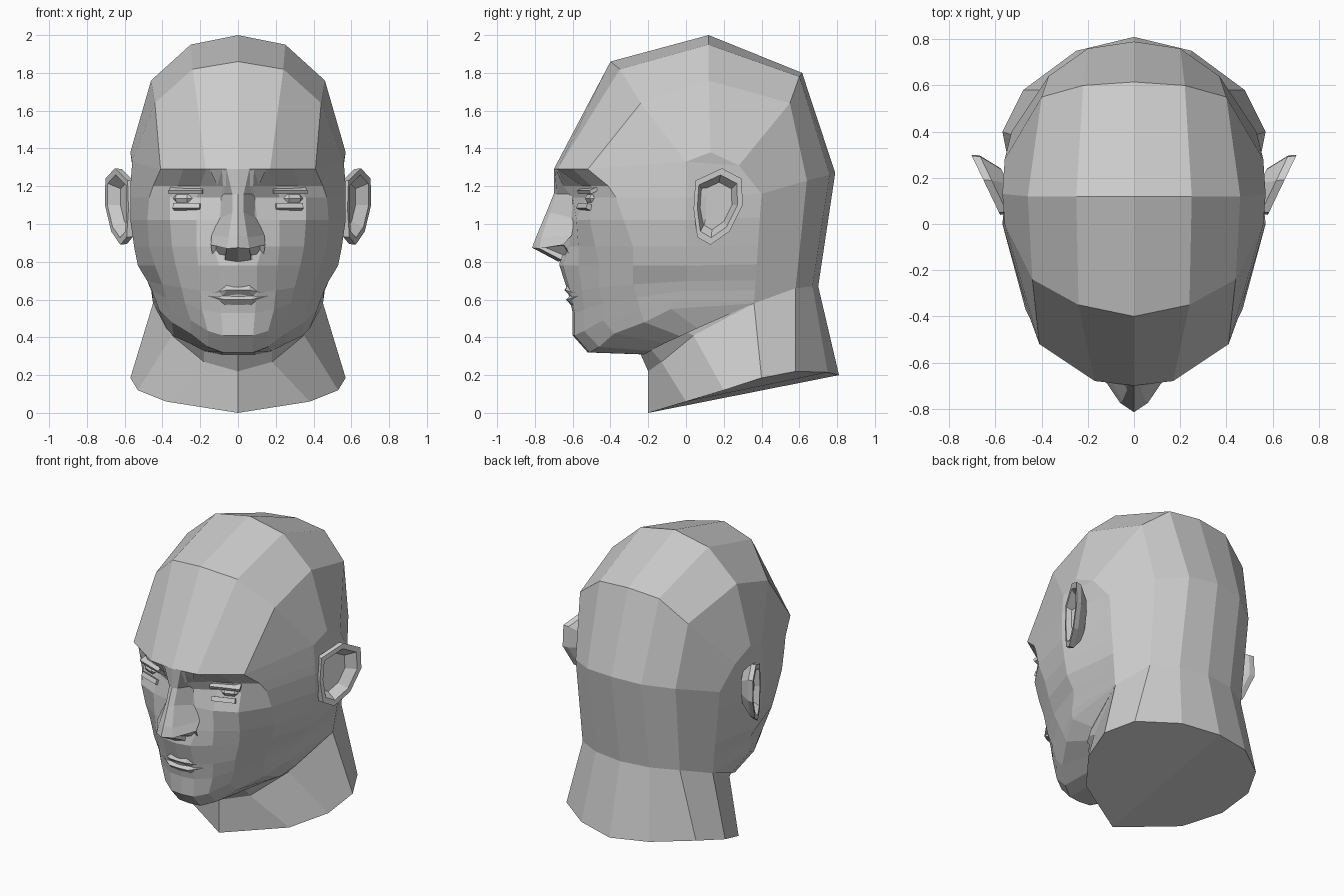
import bpy, bmesh, math
from mathutils import Matrix, Vector

if "Cube" in bpy.data.objects:
    bpy.data.objects.remove(bpy.data.objects["Cube"])


def grid(bm, rows):
    """Skin rows of points (top to bottom, centre to side) with quads."""
    vs = [[bm.verts.new(p) for p in r] for r in rows]
    for a, b in zip(vs, vs[1:]):
        for i in range(len(a) - 1):
            bm.faces.new((a[i], b[i], b[i + 1], a[i + 1]))


def finish(name, bm, recalc=False):
    """Weld the half mesh, make an object and mirror it over x = 0."""
    bmesh.ops.remove_doubles(bm, verts=bm.verts[:], dist=0.0005)
    if recalc:
        bmesh.ops.recalc_face_normals(bm, faces=bm.faces[:])
    me = bpy.data.meshes.new(name)
    bm.to_mesh(me)
    bm.free()
    ob = bpy.data.objects.new(name, me)
    bpy.context.collection.objects.link(ob)
    mod = ob.modifiers.new("mirror", 'MIRROR')
    mod.merge_threshold = 0.001
    return ob


head = bmesh.new()

# Cranium: arcs from centre to side, brow over the crown to the base of the neck
skull = [
    [(0, -.70, 1.29), (.17, -.68, 1.29), (.41, -.52, 1.29), (.56, 0, 1.33)],
    [(0, -.40, 1.86), (.24, -.35, 1.82), (.44, -.24, 1.64), (.56, 0, 1.33)],
    [(0, .12, 2.0), (.25, .12, 1.95), (.46, .12, 1.76), (.57, .13, 1.38)],
    [(0, .615, 1.80), (.22, .60, 1.78), (.40, .55, 1.64), (.56, .28, 1.31)],
    [(0, .79, 1.27), (.20, .76, 1.26), (.37, .64, 1.23), (.53, .40, 1.16)],
    [(0, .70, .67), (.20, .67, .67), (.36, .58, .66), (.45, .36, .58)],
    [(0, .81, .20), (.25, .75, .215), (.48, .58, .22), (.57, .40, .185)],
]
grid(head, skull[::-1])
head.faces.new([head.verts.new(p) for p in (skull[0][3], skull[3][3], skull[2][3])])

# Front of the neck, and its slanted cut
neck = [
    [(0, -.24, .31), (.18, -.19, .34), (.34, -.03, .44), skull[5][3]],
    [(0, -.20, .22), (.18, -.13, .27), (.35, .04, .41), skull[5][3]],
    [(0, -.20, 0), (.38, 0, .06), (.53, .20, .12), skull[6][3]],
]
grid(head, neck)
head.faces.new([head.verts.new(p) for p in skull[6] + neck[2][2::-1]])

# Face: height, jaw rise toward the side, half cross-section (x, y)
RISE = (0, 0, .03, .10, .16, .23)
sections = [
    (1.20, 0, [(0, -.68), (.08, -.65), (.20, -.55), (.32, -.50), (.45, -.41), (.57, 0)]),
    (1.14, 0, [(0, -.66), (.09, -.60), (.22, -.53), (.36, -.48), (.47, -.37), (.57, 0)]),
    (1.02, 0, [(0, -.66), (.10, -.60), (.22, -.58), (.36, -.51), (.48, -.33), (.57, 0)]),
    (.88, 0, [(0, -.66), (.13, -.62), (.22, -.57), (.35, -.48), (.47, -.28), (.55, 0)]),
    (.78, 0, [(0, -.67), (.10, -.65), (.21, -.57), (.33, -.46), (.44, -.28), (.53, 0)]),
    (.64, .25, [(0, -.625), (.10, -.61), (.20, -.55), (.30, -.46), (.40, -.28), (.48, 0)]),
    (.53, .5, [(0, -.60), (.09, -.59), (.19, -.54), (.28, -.44), (.38, -.26), (.455, -.03)]),
    (.41, .8, [(0, -.60), (.08, -.59), (.16, -.54), (.25, -.44), (.36, -.24), (.435, -.07)]),
    (.32, 1, [(0, -.52), (.08, -.51), (.16, -.46), (.25, -.38), (.35, -.22), (.42, -.08)]),
    (.31, .6, [(0, -.24), (.09, -.22), (.18, -.19), (.26, -.11), (.34, -.03), (.38, .06)]),
]
nape_top, nape_low = Vector(skull[4][3]), Vector(skull[5][3])
brow = [skull[0][0], (.085, -.69, 1.29), skull[0][1], (.29, -.60, 1.29),
        skull[0][2], skull[0][3], skull[3][3]]
rows = [brow]
for z, rise, pts in sections:
    row = [(x, y, z + rise * r) for (x, y), r in zip(pts, RISE)]
    t = min(1, max(0, (row[-1][2] - .58) / .56))
    rows.append(row + [tuple(nape_low.lerp(nape_top, t))])
grid(head, rows)
finish("head", head)

# Nose
nose = bmesh.new()
grid(nose, [
    [(0, -.70, 1.29), (.06, -.695, 1.29), (.15, -.68, 1.29)],
    [(0, -.70, 1.16), (.03, -.685, 1.16), (.09, -.60, 1.16)],
    [(0, -.74, 1.06), (.03, -.72, 1.06), (.10, -.59, 1.03)],
    [(0, -.79, .94), (.05, -.765, .93), (.14, -.605, .94)],
    [(0, -.815, .875), (.06, -.775, .87), (.145, -.65, .89)],
    [(0, -.675, .80), (.07, -.66, .81), (.13, -.60, .81)],
])
# Nostrils
nose.faces.ensure_lookup_table()
nose.normal_update()
bmesh.ops.inset_individual(nose, faces=[nose.faces[-1]], thickness=.02, depth=-.02)
finish("nose", nose)

# Lips
lips = bmesh.new()
corner = (.19, -.55, .625)
grid(lips, [
    [(0, -.625, .675), (.06, -.622, .685), corner],
    [(0, -.645, .65), (.06, -.64, .65), corner],
    [(0, -.615, .62), (.08, -.61, .62), corner],
    [(0, -.635, .60), (.07, -.63, .60), corner],
    [(0, -.60, .56), (.07, -.59, .56), corner],
])
finish("lips", lips)

# Eyes with upper and lower lids
eye = bmesh.new()
bmesh.ops.create_uvsphere(eye, u_segments=8, v_segments=6, radius=1,
    matrix=Matrix.Translation((.27, -.45, 1.135)) @ Matrix.Diagonal((.09, .085, .04, 1)))
finish("eye", eye)
lids = bmesh.new()
for loc, size, tilt in (((.27, -.515, 1.18), (.19, .06, .02), 25),
                        ((.265, -.525, 1.085), (.15, .06, .03), -25)):
    bmesh.ops.create_cube(lids, size=1, matrix=Matrix.Translation(loc)
        @ Matrix.Rotation(math.radians(20), 4, 'Z')
        @ Matrix.Rotation(math.radians(tilt), 4, 'X') @ Matrix.Diagonal((*size, 1)))
finish("eyelids", lids)

# Ears: side outline (y, z) swept through rings from the skull to the rim and bowl
outline = [(.05, 1.23), (.19, 1.295), (.295, 1.24), (.30, 1.10), (.23, .96),
           (.13, .89), (.06, .93), (.04, 1.08)]
ear = bmesh.new()
cy, cz = .15, 1.10
rings = []
for scale, dx in ((.6, -.10), (.98, -.035), (1, 0), (.82, .0), (.62, -.055)):
    ring = []
    for y, z in outline:
        y2, z2 = cy + (y - cy) * scale, cz + (z - cz) * scale
        ring.append(ear.verts.new((.575 + (y2 - .03) * .48 + dx, y2, z2)))
    rings.append(ring)
n = len(outline)
for a, b in zip(rings, rings[1:]):
    for i in range(n):
        j = (i + 1) % n
        ear.faces.new((a[i], a[j], b[j], b[i]))
ear.faces.new(rings[0][::-1])
ear.faces.new(rings[-1])
finish("ear", ear, recalc=True)
